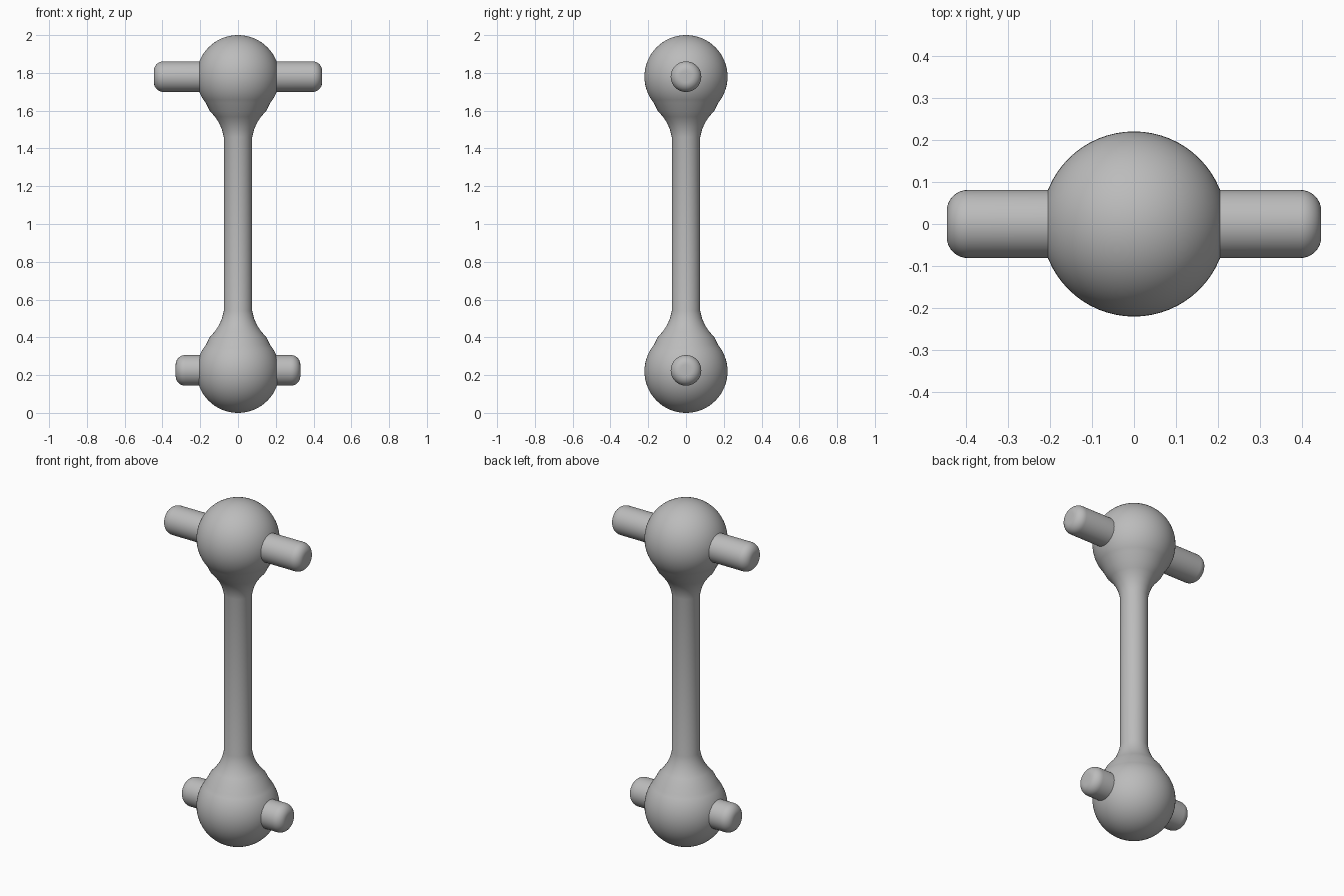
import bpy
import bmesh
from math import sin, cos, pi, radians
from mathutils import Matrix, Vector

cube = bpy.data.objects.get("Cube")
if cube:
    bpy.data.objects.remove(cube, do_unlink=True)

grey = bpy.data.materials.new("plain grey")
grey.use_nodes = True
colour = (0.5, 0.5, 0.5, 1)
grey.diffuse_color = colour
grey.node_tree.nodes["Principled BSDF"].inputs["Base Color"].default_value = colour


def lathe(name, profile, steps, matrix=Matrix()):
    """Revolve (radius, height) points about z, then place the result."""
    bm = bmesh.new()
    verts = [bm.verts.new((r, 0, z)) for r, z in profile]
    edges = [bm.edges.new(pair) for pair in zip(verts, verts[1:])]
    bmesh.ops.spin(bm, geom=verts + edges, cent=(0, 0, 0), axis=(0, 0, 1),
                   angle=2 * pi, steps=steps)
    bmesh.ops.remove_doubles(bm, verts=bm.verts, dist=0.0001)
    bmesh.ops.recalc_face_normals(bm, faces=bm.faces)
    bm.transform(matrix)
    mesh = bpy.data.meshes.new(name)
    bm.to_mesh(mesh)
    bm.free()
    mesh.materials.append(grey)
    obj = bpy.data.objects.new(name, mesh)
    bpy.context.collection.objects.link(obj)
    bpy.ops.object.select_all(action="DESELECT")
    obj.select_set(True)
    bpy.context.view_layer.objects.active = obj
    bpy.ops.object.shade_smooth_by_angle(angle=radians(40))
    return obj


BALL = 0.22
LOW, HIGH = BALL, 2 - BALL

# Shaft with a ball at each end, blended by flared necks
arc = [(BALL * sin(pi * i / 32), LOW - BALL * cos(pi * i / 32)) for i in range(24)]
neck = [(0.15, 0.40), (0.122, 0.432), (0.1, 0.465), (0.085, 0.5), (0.075, 0.54)]
half = arc + neck
profile = half + [(r, 2 - z) for r, z in reversed(half)]
lathe("shaft_with_ball_ends", profile, 64)

# Rounded cross pins through the balls
PIN, ROUND = 0.081, 0.05
turn = Matrix.Rotation(pi / 2, 4, "Y")
for name, z, reach in (("upper_pin", HIGH, 0.445), ("lower_pin", LOW + 0.005, 0.33)):
    cap = [(0, reach)]
    for i in range(9):
        a = pi / 2 * i / 8
        cap.append((PIN - ROUND + ROUND * sin(a), reach - ROUND + ROUND * cos(a)))
    outline = cap + [(r, -h) for r, h in reversed(cap)]
    lathe(name, outline, 40, Matrix.Translation(Vector((0, 0, z))) @ turn)
